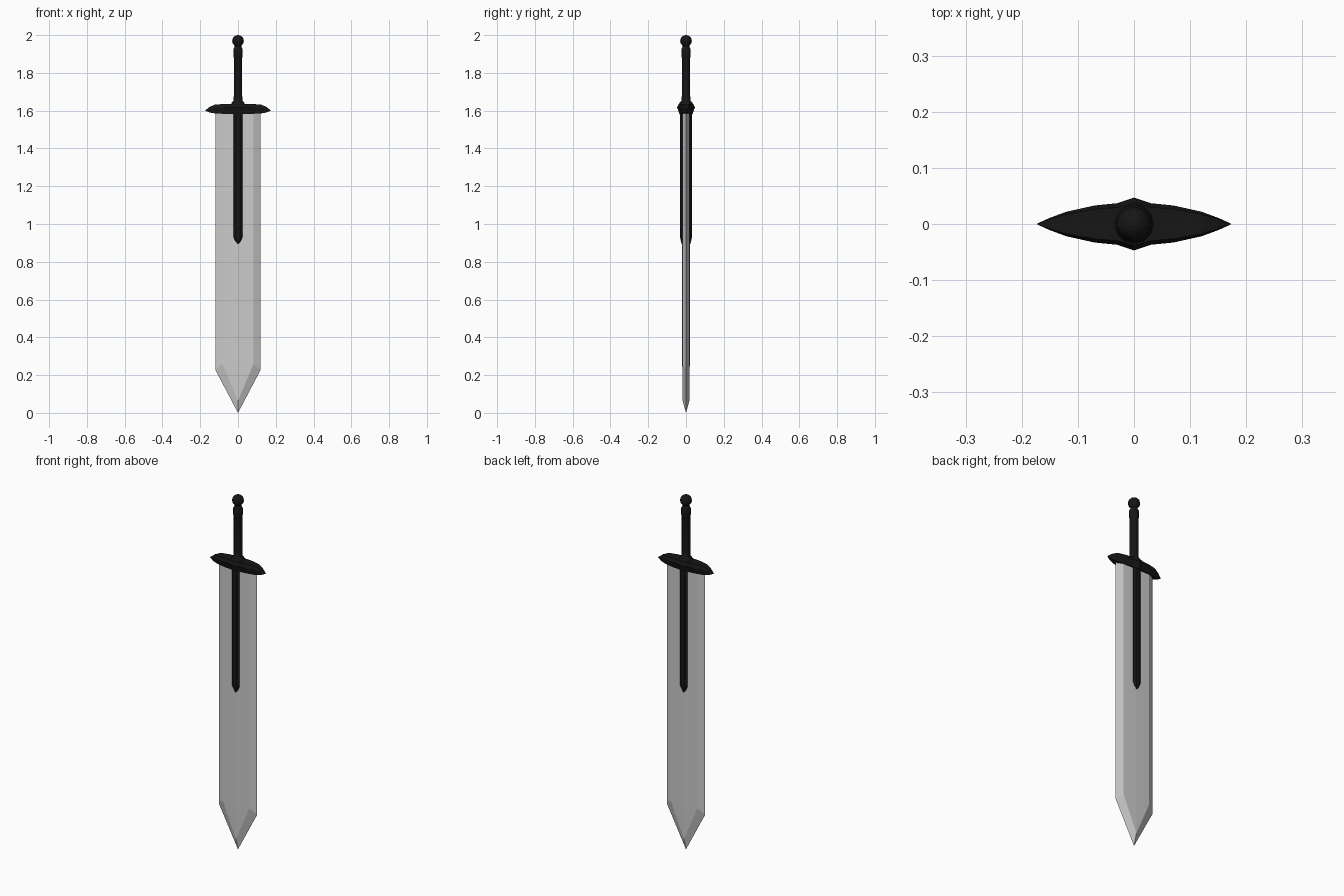
import bpy, bmesh, math

if "Cube" in bpy.data.objects:
    bpy.data.objects.remove(bpy.data.objects["Cube"])

black = bpy.data.materials.new("black")
black.diffuse_color = (0.008, 0.008, 0.008, 1)
black.use_nodes = True
black.node_tree.nodes["Principled BSDF"].inputs["Base Color"].default_value = black.diffuse_color


def make(name, bm, mat=None):
    bmesh.ops.remove_doubles(bm, verts=bm.verts, dist=1e-5)
    bmesh.ops.recalc_face_normals(bm, faces=bm.faces)
    me = bpy.data.meshes.new(name)
    bm.to_mesh(me)
    bm.free()
    ob = bpy.data.objects.new(name, me)
    bpy.context.collection.objects.link(ob)
    if mat:
        me.materials.append(mat)
    return ob


def loft(rings):
    """Skin closed rings of equal length and cap both ends."""
    bm = bmesh.new()
    vs = [[bm.verts.new(p) for p in r] for r in rings]
    n = len(vs[0])
    for a, b in zip(vs, vs[1:]):
        for i in range(n):
            j = (i + 1) % n
            bm.faces.new((a[i], a[j], b[j], b[i]))
    bm.faces.new(vs[0])
    bm.faces.new(vs[-1])
    return bm


# Blade: sharp outer edge, bevel, and a faint central ridge on both sides
bm = bmesh.new()
outer = [(0.12, 1.6), (0.12, 0.228), (0, 0)]
inner = [(0.083, 1.6), (0.083, 0.26), (0, 0.065)]
for sx in (1, -1):
    for sy in (1, -1):
        o = [bm.verts.new((sx * x, 0, z)) for x, z in outer]
        i = [bm.verts.new((sx * x, sy * 0.018, z)) for x, z in inner]
        top = bm.verts.new((0, sy * 0.02, 1.6))
        low = bm.verts.new((0, sy * 0.02, 0.26))
        mid = bm.verts.new((0, 0, 1.6))
        for k in (0, 1):
            bm.faces.new((o[k], o[k + 1], i[k + 1], i[k]))
        bm.faces.new((i[0], i[1], low, top))
        bm.faces.new((i[1], i[2], low))
        bm.faces.new((o[0], i[0], top, mid))
make("blade", bm)


# Dark spine strip running down both faces of the blade to a point
def spine_ring(w, d, z):
    return [(w, -d * 0.7, z), (w * 0.5, -d, z), (-w * 0.5, -d, z), (-w, -d * 0.7, z),
            (-w, d * 0.7, z), (-w * 0.5, d, z), (w * 0.5, d, z), (w, d * 0.7, z)]


make("blade_spine", loft([spine_ring(0.023, 0.031, 1.6), spine_ring(0.023, 0.031, 0.93),
                          spine_ring(0.014, 0.027, 0.908), spine_ring(0.003, 0.022, 0.893)]), black)

# Crossguard: lens-shaped in plan, tapering to a point at each end
half = [(0.03, 0.037, 1.583, 1.635), (0.07, 0.033, 1.583, 1.635),
        (0.12, 0.022, 1.585, 1.633), (0.15, 0.011, 1.59, 1.62), (0.173, 0.0005, 1.6, 1.602)]
stations = ([(-x, w, a, b) for x, w, a, b in reversed(half)]
            + [(0, 0.047, 1.58, 1.637)] + half)
rings = []
for x, w, a, b in stations:
    m = a + (b - a) * 0.65
    rings.append([(x, -w * 0.72, a), (x, -w, m), (x, -w * 0.8, b),
                  (x, w * 0.8, b), (x, w, m), (x, w * 0.72, a)])
make("crossguard", loft(rings), black)


# Grip and pommel, turned from simple profiles
def lathe(name, profile, sides=12):
    rings = [[(r * math.cos(2 * math.pi * k / sides), r * math.sin(2 * math.pi * k / sides), z)
              for k in range(sides)] for r, z in profile]
    ob = make(name, loft(rings), black)
    bpy.context.view_layer.objects.active = ob
    ob.select_set(True)
    bpy.ops.object.shade_smooth_by_angle(angle=math.radians(40))
    ob.select_set(False)


lathe("grip", [(0.036, 1.625), (0.034, 1.642), (0.025, 1.652), (0.022, 1.68), (0.022, 1.88),
               (0.025, 1.89), (0.025, 1.925), (0.019, 1.935), (0.017, 1.945)])
lathe("pommel", [(0.015, 1.936)] + [(0.031 * math.sin(t), 1.969 - 0.031 * math.cos(t))
                                    for t in (0.6, 1.1, 1.57, 2.05, 2.5, 2.85)] + [(0.001, 2.0)])
